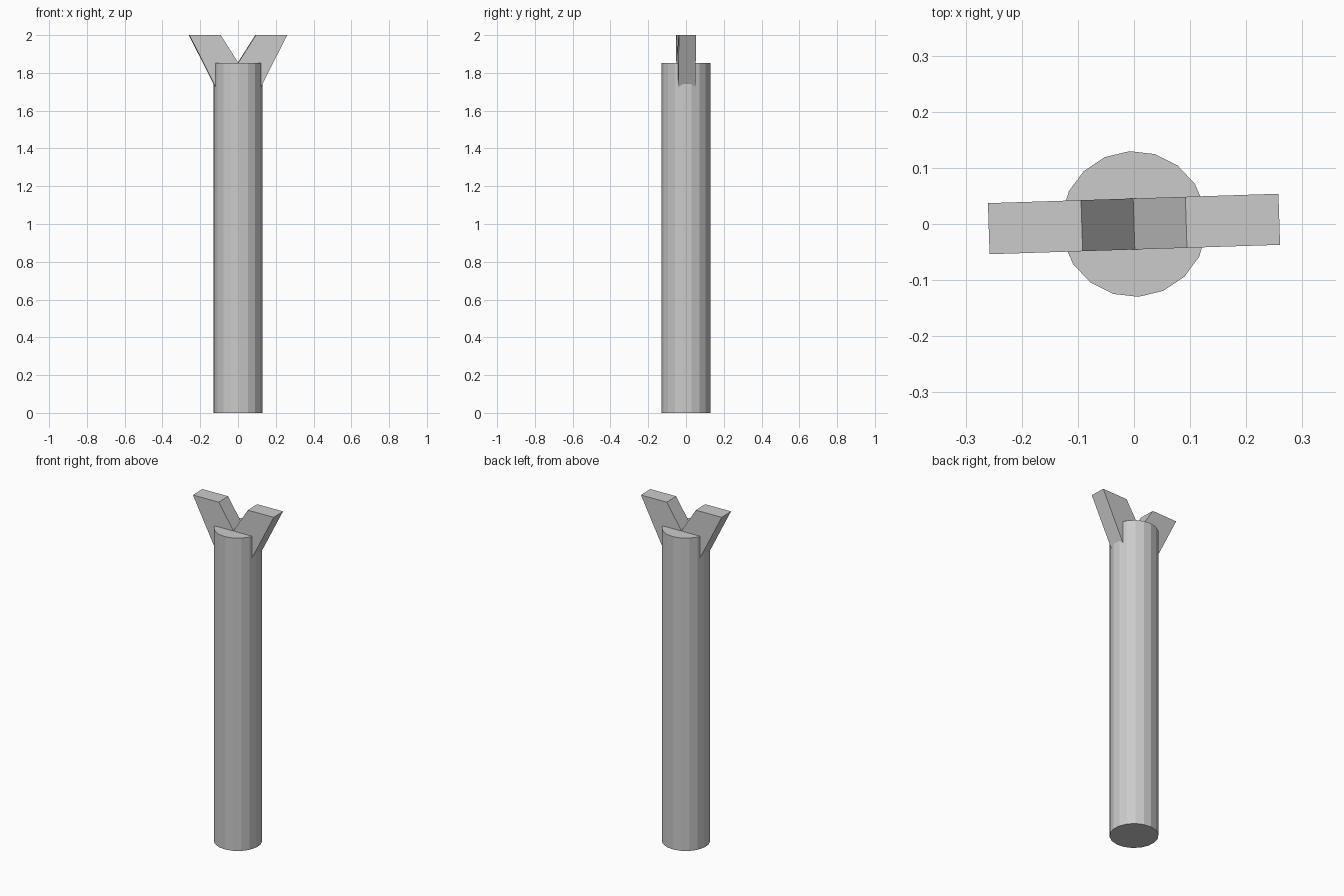
import bpy, bmesh, math
from mathutils import Matrix

cube = bpy.data.objects.get("Cube")
if cube:
    bpy.data.objects.remove(cube, do_unlink=True)

grey = bpy.data.materials.new("plain grey")
grey.use_nodes = True
colour = (0.6, 0.6, 0.6, 1)
grey.diffuse_color = colour
grey.node_tree.nodes["Principled BSDF"].inputs["Base Color"].default_value = colour


def add_object(name, bm):
    bmesh.ops.recalc_face_normals(bm, faces=bm.faces)
    mesh = bpy.data.meshes.new(name)
    bm.to_mesh(mesh)
    bm.free()
    mesh.materials.append(grey)
    obj = bpy.data.objects.new(name, mesh)
    bpy.context.collection.objects.link(obj)
    return obj


# Round post with flat facets
SIDES, RADIUS, POST_TOP = 18, 0.13, 1.853
bm = bmesh.new()
bmesh.ops.create_cone(bm, cap_ends=True, segments=SIDES, radius1=RADIUS,
                      radius2=RADIUS, depth=POST_TOP,
                      matrix=Matrix.Translation((0, 0, POST_TOP / 2))
                      @ Matrix.Rotation(math.radians(3.4), 4, "Z"))
add_object("post", bm)

# Forked head: a V-shaped profile whose point is buried in the post
THICKNESS = 0.091
half = [(0.093, 2.0), (0.259, 2.0), (0.125, 1.735)]
profile = [(0, 1.854)] + half + [(0, 1.49)] + [(-x, z) for x, z in reversed(half)]
bm = bmesh.new()
face = bm.faces.new([bm.verts.new((x, -THICKNESS / 2, z)) for x, z in profile])
extruded = bmesh.ops.extrude_face_region(bm, geom=[face])
verts = [v for v in extruded["geom"] if isinstance(v, bmesh.types.BMVert)]
bmesh.ops.translate(bm, verts=verts, vec=(0, THICKNESS, 0))
fork = add_object("forked_head", bm)
fork.rotation_euler.z = math.radians(1.85)
